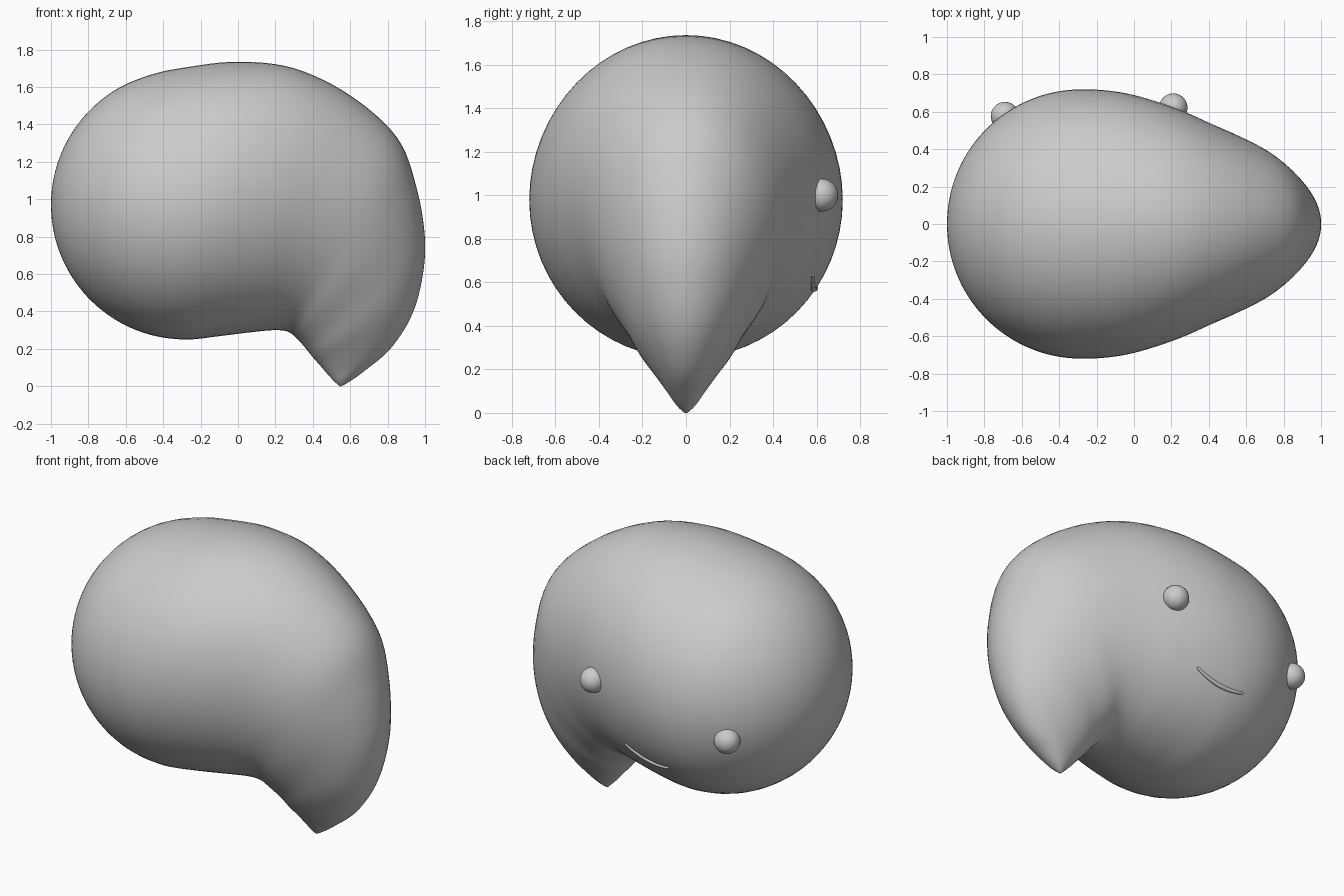
import bpy, bmesh, math
from mathutils import Vector
from mathutils.bvhtree import BVHTree

if "Cube" in bpy.data.objects:
    bpy.data.objects.remove(bpy.data.objects["Cube"])

grey = bpy.data.materials.new("plain grey")
grey.diffuse_color = (0.6, 0.6, 0.6, 1)
grey.use_nodes = True
grey.node_tree.nodes["Principled BSDF"].inputs["Base Color"].default_value = grey.diffuse_color


def finish(name, bm):
    bmesh.ops.recalc_face_normals(bm, faces=bm.faces)
    for f in bm.faces:
        f.smooth = True
    me = bpy.data.meshes.new(name)
    bm.to_mesh(me)
    me.materials.append(grey)
    ob = bpy.data.objects.new(name, me)
    bpy.context.collection.objects.link(ob)
    return ob


# Body stations: outer x, z, inner x, z, half width
st = []
for deg in range(0, 90, 15):                      # round end
    a = math.radians(deg)
    x, r = -0.28 - 0.72 * math.cos(a), 0.72 * math.sin(a)
    st.append((x, 0.97 + r, x, 0.97 - r, r))
st += [(-0.28, 1.705, -0.28, 0.25, 0.72),         # bending, tapering tail
       (0.0, 1.735, -0.10, 0.268, 0.70),
       (0.30, 1.70, 0.08, 0.29, 0.63),
       (0.60, 1.555, 0.20, 0.30, 0.535),
       (0.85, 1.33, 0.27, 0.29, 0.45),
       (0.955, 1.06, 0.32, 0.25, 0.38),
       (1.00, 0.78, 0.36, 0.205, 0.30),
       (0.98, 0.55, 0.40, 0.155, 0.235),
       (0.92, 0.36, 0.44, 0.11, 0.165),
       (0.81, 0.195, 0.48, 0.063, 0.10),
       (0.68, 0.085, 0.515, 0.026, 0.055),
       (0.60, 0.027, 0.535, 0.008, 0.025),
       (0.55, 0.0, 0.55, 0.0, 0.0)]


def flip(s):
    return (s[2], s[3], s[0], s[1], -s[4])


def catmull(p, q, r, s, t):
    return 0.5 * (2 * q + (r - p) * t + (2 * p - 5 * q + 4 * r - s) * t * t
                  + (3 * q - p - 3 * r + s) * t ** 3)


ext = [flip(st[1])] + st + [flip(st[-2])]
STEPS, SIDES = 6, 64
rings = []
for i in range(1, len(ext) - 2):
    for k in range(STEPS):
        rings.append([catmull(*c, k / STEPS) for c in zip(*ext[i - 1:i + 3])])

bm = bmesh.new()
loops = []
for ox, oz, ix, iz, w in rings[1:]:
    ring = []
    for j in range(SIDES):
        a = 2 * math.pi * j / SIDES
        c = math.cos(a)
        ring.append(bm.verts.new(((ox + ix) / 2 + (ox - ix) / 2 * c, w * math.sin(a),
                                  (oz + iz) / 2 + (oz - iz) / 2 * c)))
    loops.append(ring)
for r0, r1 in zip(loops, loops[1:]):
    for j in range(SIDES):
        n = (j + 1) % SIDES
        bm.faces.new((r0[j], r0[n], r1[n], r1[j]))
for ring, s in ((loops[0], st[0]), (loops[-1], st[-1])):
    pole = bm.verts.new((s[0], 0, s[1]))
    for j in range(SIDES):
        bm.faces.new((ring[j], ring[(j + 1) % SIDES], pole))
tree = BVHTree.FromBMesh(bm)
finish("body", bm)


def on_back(x, z):
    return tree.ray_cast(Vector((x, 2, z)), Vector((0, -1, 0)))[0]


# Eyes, half sunk into the back face
for name, x, z in (("left_eye", -0.69, 0.84), ("right_eye", 0.21, 1.0)):
    bm = bmesh.new()
    bmesh.ops.create_uvsphere(bm, u_segments=32, v_segments=16, radius=0.076)
    ob = finish(name, bm)
    ob.location = on_back(x, z)

# Smiling mouth: thin tube lying on the surface
cu = bpy.data.curves.new("mouth", "CURVE")
cu.dimensions = "3D"
cu.bevel_depth = 0.013
cu.bevel_resolution = 3
cu.use_fill_caps = True
sp = cu.splines.new("POLY")
N = 16
sp.points.add(N)
for i in range(N + 1):
    t = i / N
    x = -0.305 + 0.32 * t
    z = 0.575 + 0.06 * t - 0.03 * 4 * t * (1 - t)
    sp.points[i].co = (*on_back(x, z), 1)
    sp.points[i].radius = 0.6 + 0.4 * math.sin(math.pi * t)
sp.use_smooth = True
cu.materials.append(grey)
bpy.context.collection.objects.link(bpy.data.objects.new("mouth", cu))
